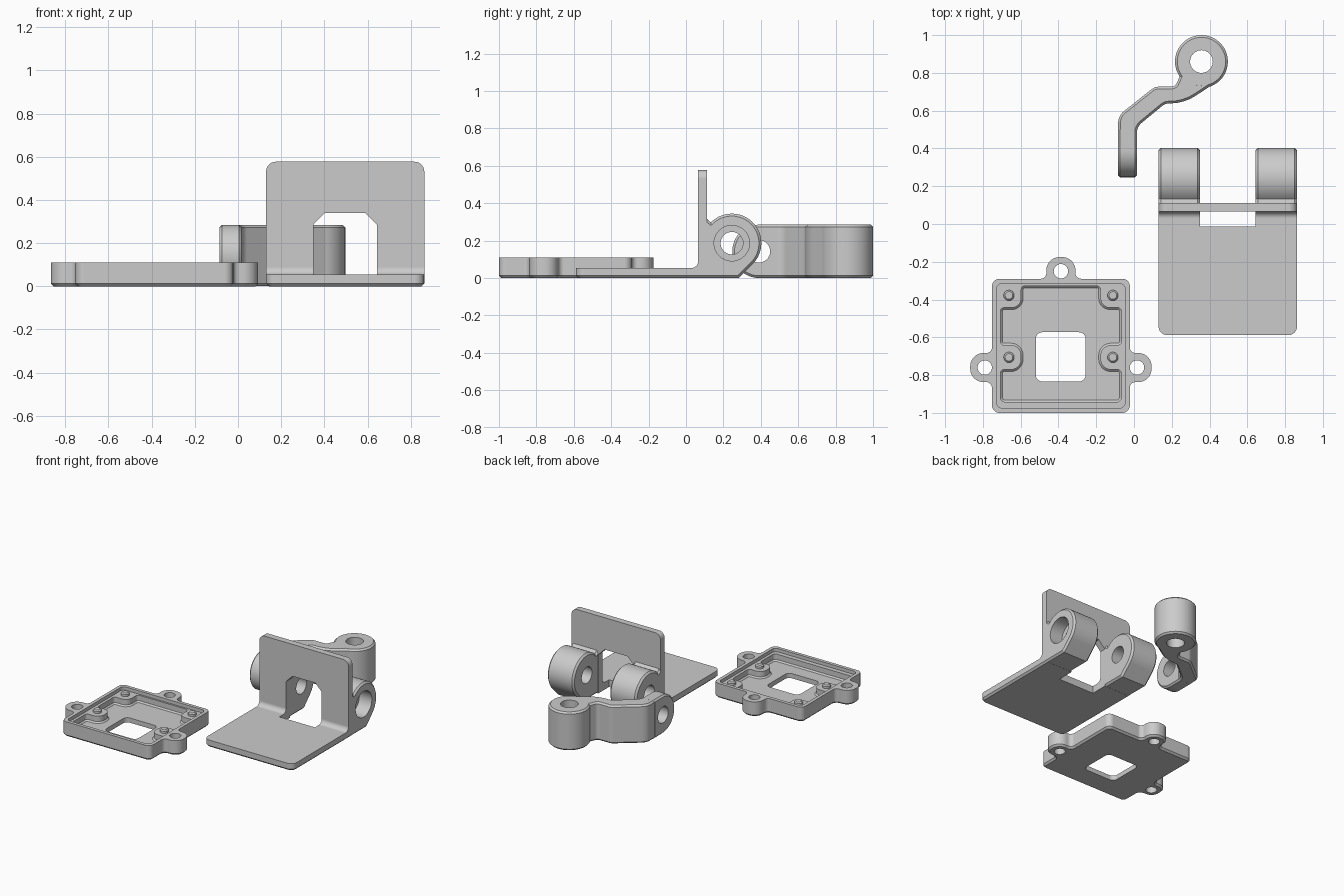
import bpy
import bmesh
from math import cos, sin, tan, radians
from mathutils import Vector

if "Cube" in bpy.data.objects:
    bpy.data.objects.remove(bpy.data.objects["Cube"])

grey = bpy.data.materials.new("plain grey")
grey.use_nodes = True
COLOUR = (0.6, 0.6, 0.6, 1)
grey.diffuse_color = COLOUR
grey.node_tree.nodes["Principled BSDF"].inputs["Base Color"].default_value = COLOUR


def arc(cx, cy, r, a0=0, a1=352.5, step=7.5):
    n = max(1, round(abs(a1 - a0) / step))
    angles = [radians(a0 + (a1 - a0) * i / n) for i in range(n + 1)]
    return [(cx + r * cos(a), cy + r * sin(a)) for a in angles]


def rounded(points):
    """Polygon whose (x, y, radius) corners are replaced with arcs."""
    out = []
    for i, (x, y, r) in enumerate(points):
        p = Vector((x, y))
        a = (Vector(points[i - 1][:2]) - p).normalized()
        b = (Vector(points[(i + 1) % len(points)][:2]) - p).normalized()
        if r == 0:
            out.append((x, y))
            continue
        half = a.angle(b) / 2
        centre = p + (a + b).normalized() * r / sin(half)
        start = p + a * r / tan(half) - centre
        end = p + b * r / tan(half) - centre
        turn = -start.angle_signed(end)
        n = max(2, round(abs(turn) / radians(9)))
        for k in range(n + 1):
            t = turn * k / n
            out.append((centre.x + start.x * cos(t) - start.y * sin(t),
                        centre.y + start.x * sin(t) + start.y * cos(t)))
    return out


def rect(x0, y0, x1, y1, r):
    return rounded([(x0, y0, r), (x1, y0, r), (x1, y1, r), (x0, y1, r)])


def chamfer(bm, edges, size, segments=1):
    bmesh.ops.bevel(bm, geom=list(edges), offset=size, offset_type='OFFSET',
                    segments=segments, profile=0.5, affect='EDGES')


PLACE = {'x': lambda u, v, w: (w, u, v),
         'y': lambda u, v, w: (u, w, v),
         'z': lambda u, v, w: (u, v, w)}


def prism(name, outline, lo, hi, axis='z', cut_lo=0, cut_hi=0, edit=None):
    """Extrude an outline along an axis, with optional chamfered ends."""
    bm = bmesh.new()
    ends = [[bm.verts.new(PLACE[axis](u, v, w)) for u, v in outline] for w in (lo, hi)]
    caps = [bm.faces.new(e) for e in ends]
    n = len(outline)
    for i in range(n):
        j = (i + 1) % n
        bm.faces.new((ends[0][i], ends[0][j], ends[1][j], ends[1][i]))
    bmesh.ops.recalc_face_normals(bm, faces=bm.faces)
    rims = [list(c.edges) for c in caps]
    for rim, size in zip(rims, (cut_lo, cut_hi)):
        if size:
            chamfer(bm, [e for e in rim if e.is_valid], size)
    if edit:
        edit(bm)
    if bm.calc_volume(signed=True) < 0:
        bmesh.ops.reverse_faces(bm, faces=bm.faces)
    mesh = bpy.data.meshes.new(name)
    bm.to_mesh(mesh)
    bm.free()
    ob = bpy.data.objects.new(name, mesh)
    bpy.context.collection.objects.link(ob)
    mesh.materials.append(grey)
    return ob


def combine(ob, others, operation='DIFFERENCE'):
    for other in others:
        mod = ob.modifiers.new("join", 'BOOLEAN')
        mod.operation = operation
        mod.solver = 'EXACT'
        mod.use_self = True
        mod.object = other
        bpy.context.view_layer.objects.active = ob
        bpy.ops.object.modifier_apply(modifier=mod.name)
        bpy.data.objects.remove(other)


def finish(ob):
    bpy.ops.object.select_all(action='DESELECT')
    ob.select_set(True)
    bpy.context.view_layer.objects.active = ob
    bpy.ops.object.shade_smooth_by_angle(angle=radians(28))
    ob.modifiers.new("flat_faces", 'WEIGHTED_NORMAL').keep_sharp = True


# Tray: square body with three screw ears
MID = -0.387
W, EAR, EY = 0.365, 0.077, -0.76
FRONT, BACK = -1.0, -0.29


def mirrored(half):
    """Close a right-hand outline (dx from the middle) with its mirror image."""
    return rounded([(MID + x, y, r) for x, y, r in half] +
                   [(MID - x, y, r) for x, y, r in reversed(half)])


body = mirrored([
    (W, FRONT, 0.04), (W, EY - EAR, 0.03), (W + 0.115, EY - EAR, 0.07),
    (W + 0.115, EY + EAR, 0.07), (W, EY + EAR, 0.03), (W, BACK, 0.04),
    (EAR, BACK, 0.03), (EAR, BACK + 0.115, 0.07)])
tray = prism("tray", body, 0, 0.11, cut_lo=0.013)

# Recess with pads left standing in the back corners and at the sides
PX, PY, SY, PAD = 0.275, -0.378, -0.706, 0.065
IN = 0.32
cavity = mirrored([
    (IN, -0.942, 0.025), (IN, SY - PAD, 0.02), (PX - PAD, SY - PAD, 0.055),
    (PX - PAD, SY + PAD, 0.055), (IN, SY + PAD, 0.02), (IN, PY - PAD, 0.02),
    (PX - PAD, PY - PAD, 0.05), (PX - PAD, -0.328, 0.02)])
combine(tray, [
    prism("rim_cutter", rect(MID - W + 0.025, FRONT + 0.025, MID + W - 0.025,
                             BACK - 0.025, 0.03), 0.085, 0.2),
    prism("cavity_cutter", cavity, 0.035, 0.21, cut_lo=0.01),
    prism("window_cutter", rect(-0.52, -0.834, -0.256, -0.573, 0.035), -0.1, 0.22)])
combine(tray, [prism("ear_cutter", arc(x, y, 0.038), -0.1, 0.2)
               for x, y in ((MID, -0.25), (MID - 0.403, EY), (MID + 0.403, EY))])
finish(tray)

# Locating pins on the pads
for side, label in ((-1, "right"), (1, "left")):
    for y, row in ((PY, "back"), (SY, "front")):
        finish(prism(f"{row}_{label}_pin", arc(MID + side * PX, y, 0.028),
                     0.06, 0.108, cut_hi=0.008))

# Folded bracket: base plate and upright plate in one L
X0, X1 = 0.13, 0.863
Y0, TOP, BACKY = -0.588, 0.577, 0.112


def trim_plate(bm):
    def corner(e):
        a, b = (v.co for v in e.verts)
        along_x = abs(a.x - b.x) > 0.1
        return not along_x and (max(a.y, b.y) < Y0 + 0.001 or min(a.z, b.z) > TOP - 0.001)
    chamfer(bm, [e for e in bm.edges if corner(e)], 0.045, 6)
    bottom = [f for f in bm.faces if f.normal.z < -0.9]
    chamfer(bm, {e for f in bottom for e in f.edges
                 if min(v.co.y for v in e.verts) < BACKY - 0.001}, 0.013)


side_profile = rounded([(Y0, 0, 0), (BACKY, 0, 0), (BACKY, TOP, 0), (0.065, TOP, 0),
                        (0.065, 0.054, 0.035), (Y0, 0.054, 0)])
bracket = prism("folded_bracket", side_profile, X0, X1, 'x', edit=trim_plate)

# Hinge lugs behind the upright plate
HY, HZ, HR = 0.245, 0.186, 0.158
lug = ([(0.08, 0.001), (0.283, 0.001)] + arc(HY, HZ, HR, -45, 135) +
       [(0.125, 0.304), (0.111, 0.319), (0.08, 0.319)])
OPEN0, OPEN1 = 0.35, 0.643
combine(bracket, [prism("lug", lug, a, b, 'x', 0.013, 0.013)
                  for a, b in ((X0 + 0.0005, OPEN0 - 0.001),
                               (OPEN1 + 0.001, X1 - 0.0005))], 'UNION')

# Opening with clipped upper corners, hinge bore and counterbore
opening = [(OPEN0, -0.1), (OPEN1, -0.1), (OPEN1, 0.287), (OPEN1 - 0.053, 0.34),
           (OPEN0 + 0.053, 0.34), (OPEN0, 0.287)]
combine(bracket, [
    prism("opening_cutter", opening, -0.014, 0.6, 'y'),
    prism("bore_cutter", arc(HY, HZ, 0.06), 0, 1, 'x'),
    prism("counterbore_cutter", arc(HY, HZ, 0.095), 0.76, 1.1, 'x')])
finish(bracket)

# Cranked arm: upright ring, bent web and a rounded cross-bored end
H = 0.285
arm = prism("cranked_arm", arc(0.357, 0.86, 0.14), 0, H, cut_lo=0.012, cut_hi=0.012)
web = rounded([
    (0.0155, 0.41, 0), (0.0155, 0.515, 0.07), (0.165, 0.638, 0.05), (0.265, 0.638, 0.25),
    (0.437, 0.752, 0), (0.357, 0.85, 0), (0.25, 0.80, 0), (0.218, 0.727, 0.03),
    (0.11, 0.727, 0.06), (-0.084, 0.573, 0.08), (-0.084, 0.41, 0)])
end = arc(0.39, H / 2, H / 2, 90, 270) + [(0.5, 0), (0.5, H)]
combine(arm, [
    prism("web", web, 0.0002, H - 0.0002, cut_lo=0.012, cut_hi=0.012),
    prism("bored_end", end, -0.085, 0.016, 'x', 0.012, 0.012)], 'UNION')
combine(arm, [
    prism("ring_cutter", arc(0.357, 0.86, 0.06), -0.1, 0.5),
    prism("end_cutter", arc(0.39, H / 2, 0.06), -0.2, 0.1, 'x')])
finish(arm)
